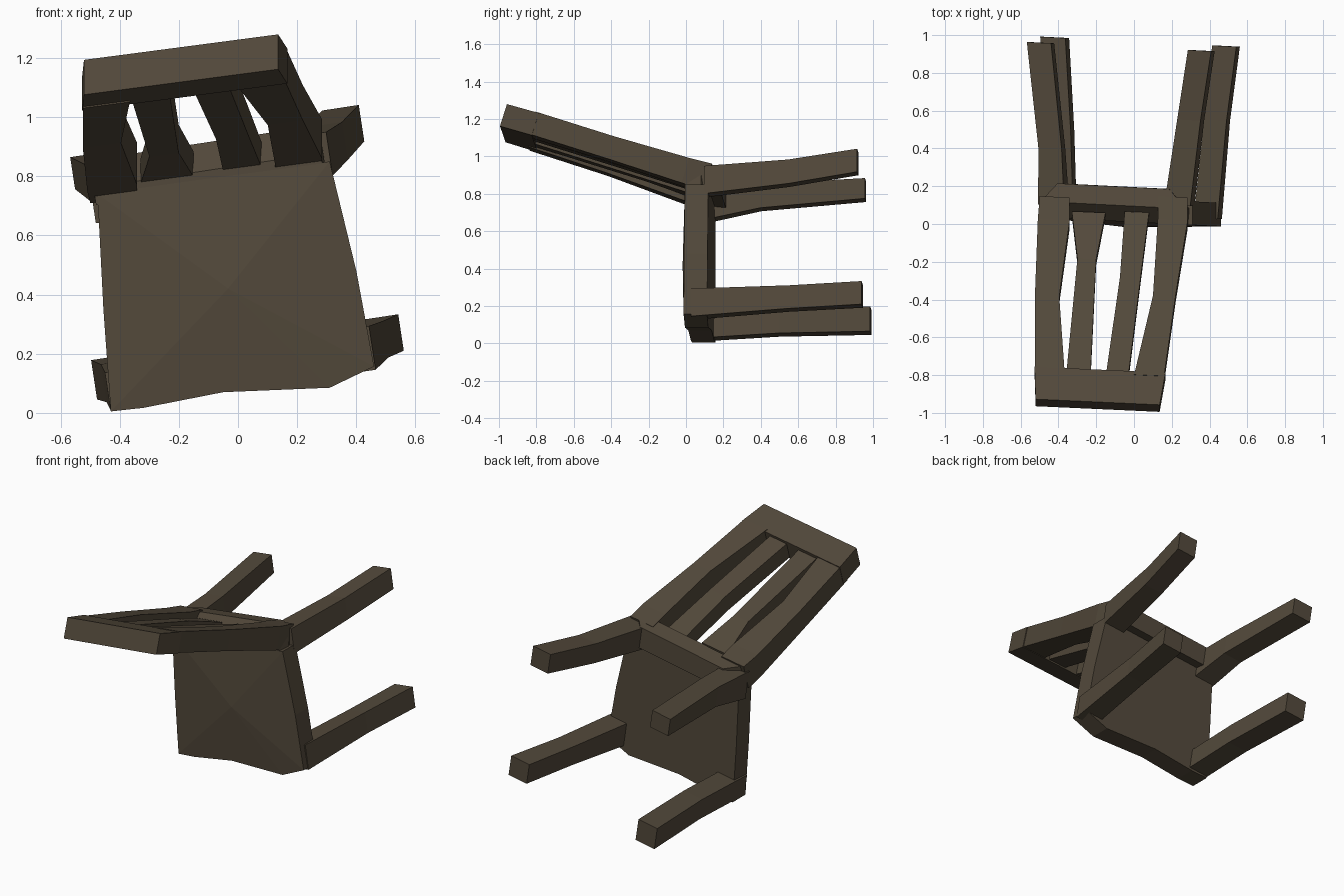
import bpy, bmesh
from mathutils import Vector as V

wood = bpy.data.materials.new("dark_wood")
wood.diffuse_color = (0.085, 0.066, 0.043, 1)

ACROSS = V((0.985, -0.05, 0.15))        # sideways axis of the tilted chair
UP = V((-0.15, 0, 0.985))               # leg section height axis
BACK_ACROSS = V((0.99, -0.045, 0.13))
BACK_NORMAL = V((0, 0.3, 0.95))


def finish(name, bm):
    bmesh.ops.recalc_face_normals(bm, faces=bm.faces)
    me = bpy.data.meshes.new(name)
    bm.to_mesh(me)
    bm.free()
    me.materials.append(wood)
    ob = bpy.data.objects.new(name, me)
    bpy.context.collection.objects.link(ob)
    return ob


def strut(name, sections, u, v):
    """Four-sided bar lofted through (centre, width, height) sections."""
    bm = bmesh.new()
    rings = []
    for c, w, h in sections:
        rings.append([bm.verts.new(V(c) + u * (w / 2 * a) + v * (h / 2 * b))
                      for a, b in ((-1, -1), (1, -1), (1, 1), (-1, 1))])
    for r, s in zip(rings, rings[1:]):
        for i in range(4):
            j = (i + 1) % 4
            bm.faces.new((r[i], r[j], s[j], s[i]))
    bm.faces.new(rings[0])
    bm.faces.new(rings[-1])
    return finish(name, bm)


# seat: extruded outline with a slightly domed front face
outline = [(-0.43, 0.005), (-0.32, 0.017), (-0.05, 0.07), (0.31, 0.085),
           (0.46, 0.157), (0.40, 0.48), (0.31, 0.85), (-0.475, 0.74), (-0.455, 0.35)]
bm = bmesh.new()
face = bm.faces.new([bm.verts.new((x, 0.01 - 0.05 * x, z)) for x, z in outline])
ext = bmesh.ops.extrude_face_region(bm, geom=[face], use_keep_orig=True)
bmesh.ops.translate(bm, vec=(0, 0.125, 0),
                    verts=[g for g in ext["geom"] if isinstance(g, bmesh.types.BMVert)])
dome = bmesh.ops.poke(bm, faces=[face])
dome["verts"][0].co.y = -0.018
finish("seat", bm)

# legs
legs = {
    "front_leg_left": [((-0.376, 0.04, 0.082), .13, .13), ((-0.39, 0.5, 0.11), .13, .13),
                       ((-0.42, 0.988, 0.122), .135, .135)],
    "front_leg_right": [((0.39, 0.03, 0.21), .13, .15), ((0.44, 0.55, 0.24), .12, .125),
                        ((0.487, 0.942, 0.262), .13, .125)],
    "back_leg_left": [((-0.425, 0.1, 0.74), .14, .18), ((-0.435, 0.4, 0.78), .125, .13),
                      ((-0.495, 0.96, 0.82), .13, .11)],
    "back_leg_right": [((0.24, 0.1, 0.865), .14, .15), ((0.30, 0.55, 0.91), .125, .13),
                       ((0.356, 0.918, 0.97), .125, .125)],
}
for name, sections in legs.items():
    strut(name, sections, ACROSS, UP)

# cross rail where the backrest meets the seat
strut("seat_back_rail", [((-0.1, 0.015, 0.79), .78, .06), ((-0.1, 0.10, 0.845), .78, .14),
                         ((-0.1, 0.2, 0.83), .60, .13)], ACROSS, UP)

# backrest posts, slats and top bar
backrest = {
    "back_post_left": [((-0.42, 0.12, 0.795), .16, .16), ((-0.425, 0.0, 0.83), .17, .15),
                       ((-0.46, -0.4, 0.965), .13, .13), ((-0.445, -0.82, 1.10), .16, .125)],
    "back_post_right": [((0.205, 0.12, 0.88), .16, .15), ((0.205, 0.0, 0.915), .16, .14),
                        ((0.16, -0.4, 1.04), .12, .125), ((0.08, -0.82, 1.17), .16, .125)],
    "slat_left": [((-0.24, 0.05, 0.83), .18, .09), ((-0.25, -0.2, 0.92), .10, .10),
                  ((-0.295, -0.82, 1.115), .13, .10)],
    "slat_right": [((0.015, 0.05, 0.865), .13, .09), ((-0.02, -0.3, 0.98), .11, .10),
                   ((-0.09, -0.82, 1.143), .12, .10)],
    "top_bar": [((-0.18, -0.79, 1.127), .70, .125), ((-0.1925, -0.961, 1.1775), .663, .124)],
}
for name, sections in backrest.items():
    strut(name, sections, BACK_ACROSS, BACK_NORMAL)
